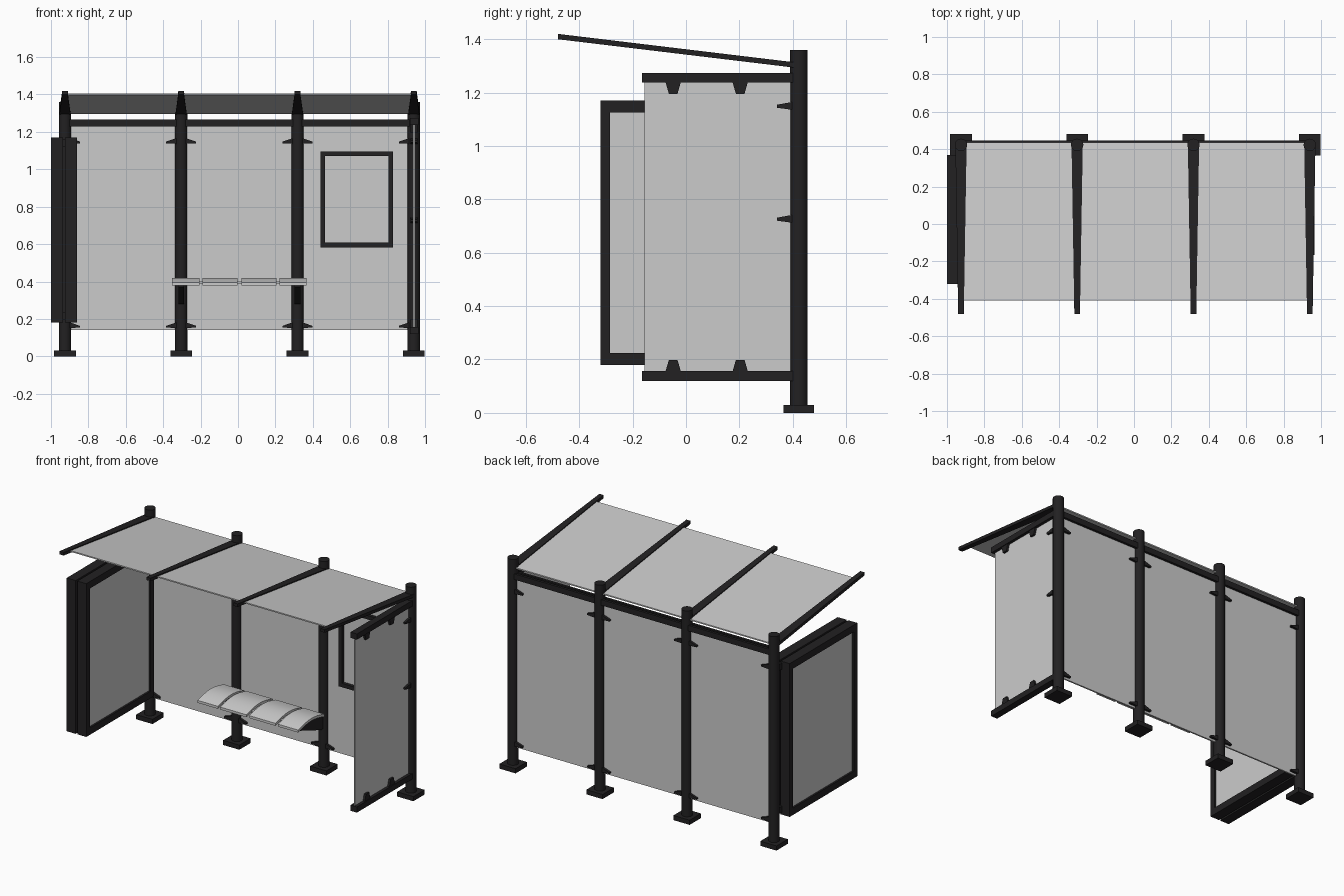
import bpy, math

if "Cube" in bpy.data.objects:
    bpy.data.objects.remove(bpy.data.objects["Cube"])

dark = bpy.data.materials.new("dark_metal")
dark.diffuse_color = (0.016, 0.015, 0.016, 1)
dark.use_nodes = True
dark.node_tree.nodes["Principled BSDF"].inputs["Base Color"].default_value = dark.diffuse_color
POSTS = (-0.925, -0.304, 0.318, 0.94)
PY = 0.423


def prism(name, pts, axis, lo, hi, mat=dark):
    """Extrude a 2D profile along an axis (x: pts are y,z; y: x,z; z: x,y)."""
    place = {'x': lambda a, b, c: (c, a, b),
             'y': lambda a, b, c: (a, c, b),
             'z': lambda a, b, c: (a, b, c)}[axis]
    area = sum(p[0] * q[1] - q[0] * p[1] for p, q in zip(pts, pts[1:] + pts[:1]))
    if (area > 0) == (axis == 'y'):
        pts = pts[::-1]
    n = len(pts)
    verts = [place(a, b, c) for c in (lo, hi) for a, b in pts]
    faces = [tuple(range(n))[::-1], tuple(range(n, 2 * n))]
    faces += [(i, (i + 1) % n, n + (i + 1) % n, n + i) for i in range(n)]
    mesh = bpy.data.meshes.new(name)
    mesh.from_pydata(verts, [], faces)
    ob = bpy.data.objects.new(name, mesh)
    bpy.context.collection.objects.link(ob)
    if mat:
        mesh.materials.append(mat)
    return ob


def box(name, x, y, z, mat=dark):
    return prism(name, [(x[0], y[0]), (x[1], y[0]), (x[1], y[1]), (x[0], y[1])],
                 'z', z[0], z[1], mat)


def slope(ob):
    """Tilt a flat part onto the roof plane."""
    for v in ob.data.vertices:
        v.co.z += 1.352 - 0.12 * v.co.y


# posts, base plates and tapered roof arms
for i, x in enumerate(POSTS):
    bpy.ops.mesh.primitive_cylinder_add(vertices=32, radius=0.033, depth=1.36,
                                        location=(x, PY, 0.68))
    post = bpy.context.object
    post.name = "post"
    post.data.materials.append(dark)
    bpy.ops.object.shade_smooth_by_angle()
    box("base_plate", (x - 0.058, x + 0.058), (0.365, 0.48), (0, 0.03))
    slope(prism("roof_arm", [(x - 0.015, -0.48), (x + 0.015, -0.48),
                             (x + 0.03, 0.42), (x - 0.03, 0.42)], 'z', -0.010, 0.010))
    # glass clips on the inner sides of each post
    for s in (-1, 1):
        if (i == 0 and s < 0) or (i == 3 and s > 0):
            continue
        for z in (1.135, 0.15):
            prism("back_clip", [(x, z), (x + s * 0.08, z + 0.004), (x + s * 0.08, z + 0.013),
                                (x + s * 0.03, z + 0.03), (x, z + 0.03)],
                  'y', PY - 0.02, PY + 0.02)

# roof panel
slope(box("roof_panel", (POSTS[0], POSTS[3]), (-0.41, 0.435), (-0.004, 0.004), None))

# back wall glass with a double top rail
box("back_glass", (POSTS[0], POSTS[3]), (PY - 0.005, PY + 0.005), (0.14, 1.25), None)
for y in (0.40, 0.43):
    box("back_top_rail", (POSTS[0], POSTS[3]), (y, y + 0.016), (1.23, 1.267))

# right side glass, rails and clips
box("side_glass", (0.936, 0.946), (-0.155, 0.40), (0.14, 1.25), None)
for z, edge, s in ((1.237, 1.24, -1), (0.12, 0.154, 1)):
    box("side_rail", (0.92, 0.965), (-0.165, 0.42), (z, z + 0.037))
    for y in (-0.048, 0.203):
        prism("side_rail_clip", [(y - 0.029, edge), (y + 0.029, edge),
                                 (y + 0.016, edge + s * 0.045), (y - 0.016, edge + s * 0.045)],
              'x', 0.922, 0.96)
for z in (1.15, 0.727):
    prism("side_post_clip", [(0.40, z - 0.015), (0.34, z - 0.007),
                             (0.34, z + 0.004), (0.40, z + 0.015)], 'x', 0.922, 0.96)

# timetable frame on the back wall
for x in (0.44, 0.805):
    box("notice_frame_side", (x, x + 0.025), (0.395, 0.416), (0.583, 1.095))
for z in (0.583, 1.07):
    box("notice_frame_rail", (0.465, 0.805), (0.395, 0.416), (z, z + 0.025))

# double-sided display case on the left end
for x0, x1, face in ((-1.0, -0.936, -1), (-0.924, -0.86, 1)):
    for y in (-0.32, 0.335):
        box("display_frame_side", (x0, x1), (y, y + 0.035), (0.18, 1.17))
    for z in (0.18, 1.125):
        box("display_frame_rail", (x0, x1), (-0.285, 0.335), (z, z + 0.045))
    px = (x0 + 0.012, x0 + 0.03) if face < 0 else (x1 - 0.03, x1 - 0.012)
    box("display_panel", px, (-0.285, 0.335), (0.225, 1.125), None)
for z in (0.195, 1.12):
    box("display_support", (-0.945, -0.912), (-0.28, 0.42), (z, z + 0.04))

# bench: four arched seat sections
N = 10
top = [(0.09 + 0.27 * i / N, 0.396 + 0.024 * math.sin(math.pi * i / N)) for i in range(N + 1)]
arch = top + [(y, z - 0.016) for y, z in reversed(top)]
for x0, x1 in ((-0.352, -0.207), (-0.19, -0.003), (0.018, 0.205), (0.223, 0.367)):
    seat = prism("seat_section", arch, 'x', x0, x1, None)
    bpy.context.view_layer.objects.active = seat
    bpy.ops.object.select_all(action='DESELECT')
    seat.select_set(True)
    bpy.ops.object.shade_smooth_by_angle()
for y in (0.14, 0.30):
    box("seat_rail", (-0.34, 0.355), (y, y + 0.02), (0.388, 0.402), None)

# seat brackets on the middle posts
for x in POSTS[1:3]:
    prism("seat_bracket", [(0.41, 0.28), (0.37, 0.28), (0.12, 0.37), (0.12, 0.388),
                           (0.33, 0.388), (0.41, 0.37)], 'x', x - 0.015, x + 0.015)
